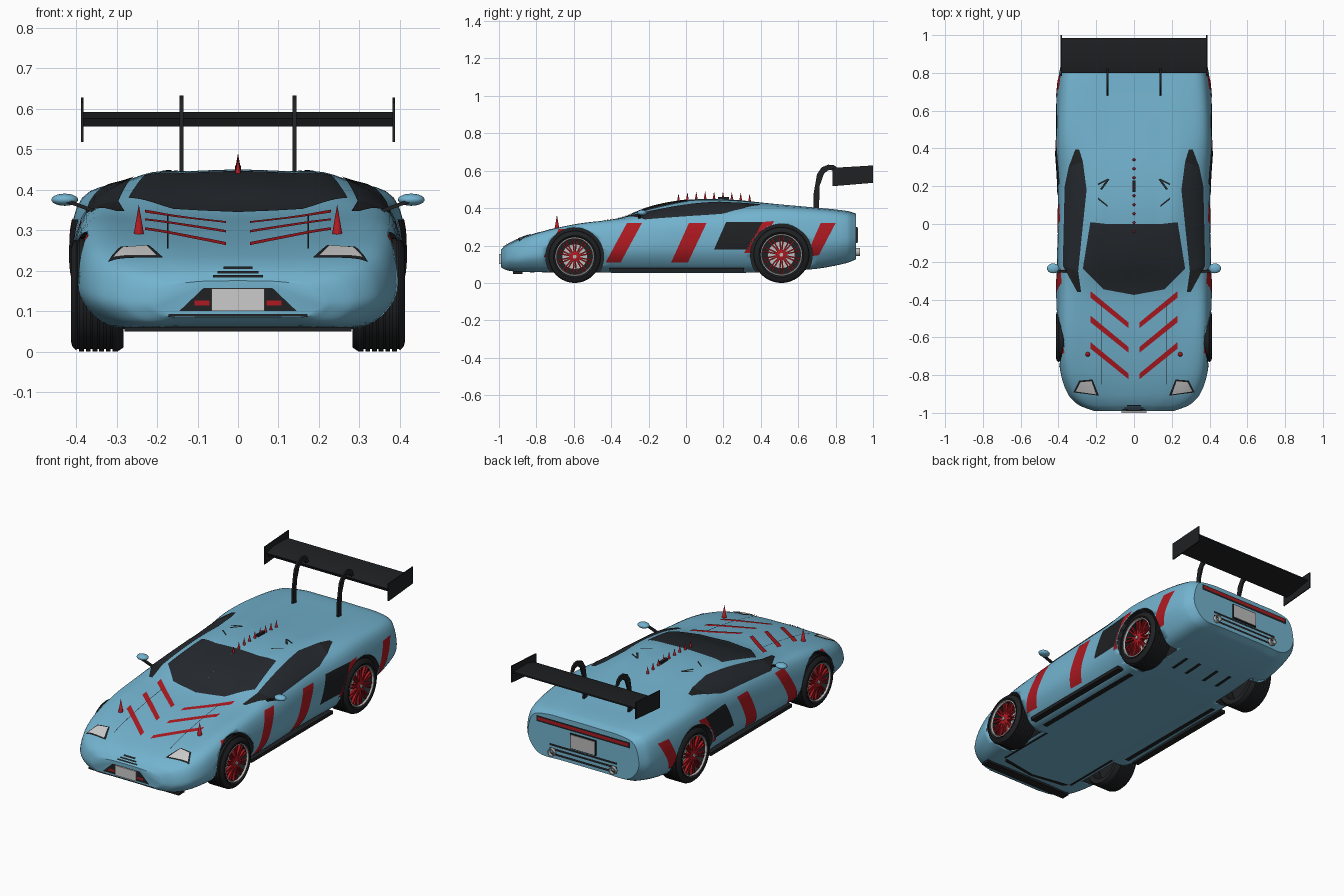
import bpy, bmesh, math
from mathutils import Vector, Matrix
from mathutils.bvhtree import BVHTree

if "Cube" in bpy.data.objects:
    bpy.data.objects.remove(bpy.data.objects["Cube"])

def material(name, r, g, b):
    m = bpy.data.materials.new(name)
    m.diffuse_color = (r, g, b, 1)
    m.use_nodes = True
    m.node_tree.nodes["Principled BSDF"].inputs["Base Color"].default_value = m.diffuse_color
    return m

BLUE = material("paint_blue", .17, .45, .62)
RED = material("red", .42, .01, .015)
BLACK = material("black", .014, .015, .017)
GLASS = material("dark_glass", .018, .022, .027)
SILVER = material("silver", .5, .5, .5)
WHITE = material("white", .75, .75, .75)

def finish(name, bm, mat, angle=35, normals=True):
    if normals:
        bmesh.ops.recalc_face_normals(bm, faces=bm.faces)
    me = bpy.data.meshes.new(name)
    bm.to_mesh(me)
    bm.free()
    ob = bpy.data.objects.new(name, me)
    bpy.context.collection.objects.link(ob)
    me.materials.append(mat)
    bpy.ops.object.select_all(action='DESELECT')
    ob.select_set(True)
    bpy.context.view_layer.objects.active = ob
    bpy.ops.object.shade_smooth_by_angle(angle=math.radians(angle))
    return ob

def add_box(bm, size, matrix):
    bmesh.ops.create_cube(bm, size=1, matrix=matrix @ Matrix.Diagonal((*size, 1)))

def box(name, size, loc, mat):
    bm = bmesh.new()
    add_box(bm, size, Matrix.Translation(loc))
    return finish(name, bm, mat)

def plate(name, outline, x0, x1, mat):
    """Side outline (y, z) extruded along x."""
    bm = bmesh.new()
    f = bm.faces.new([bm.verts.new((x0, y, z)) for y, z in outline])
    new = bmesh.ops.extrude_face_region(bm, geom=[f])['geom']
    bmesh.ops.translate(bm, vec=(x1 - x0, 0, 0), verts=[v for v in new if isinstance(v, bmesh.types.BMVert)])
    return finish(name, bm, mat)

def lathe(name, profile, centre, side, mat, n=48, axis='X'):
    """Profile (radius, offset) spun round an axis through centre."""
    bm = bmesh.new()
    rings = []
    for r, o in profile:
        ring = []
        for i in range(n):
            a = 2 * math.pi * i / n
            p = Vector((o * side, r * math.cos(a), r * math.sin(a)))
            if axis == 'Y':
                p = Vector((p.y, p.x, p.z))
            ring.append(bm.verts.new(p + Vector(centre)))
        rings.append(ring)
    for a, b in zip(rings, rings[1:]):
        for i in range(n):
            bm.faces.new((a[i], a[(i + 1) % n], b[(i + 1) % n], b[i]))
    bmesh.ops.remove_doubles(bm, verts=bm.verts, dist=1e-5)
    return finish(name, bm, mat)

# Body stations: y, half width, bottom, centre top, shoulder x, shoulder z, roof edge x, roof edge z
ST = [(-.99, .21, .085, .175, .18, .16, .11, .172), (-.96, .29, .07, .205, .255, .185, .16, .20),
      (-.90, .35, .062, .235, .315, .215, .20, .232), (-.78, .39, .06, .27, .355, .26, .22, .272),
      (-.58, .408, .06, .31, .37, .305, .24, .312), (-.36, .41, .06, .345, .375, .325, .26, .345),
      (-.18, .408, .06, .41, .375, .34, .25, .395), (.02, .402, .06, .445, .375, .35, .235, .432),
      (.22, .405, .06, .447, .375, .36, .24, .435), (.45, .418, .062, .425, .385, .38, .26, .42),
      (.70, .408, .08, .40, .375, .37, .27, .40), (.86, .382, .11, .385, .35, .355, .25, .382),
      (.91, .345, .13, .37, .315, .34, .23, .366)]

def slope(i):
    a, b = ST[max(i - 1, 0)], ST[min(i + 1, len(ST) - 1)]
    return [(q - p) / (b[0] - a[0]) for p, q in zip(a, b)]

def station(i, t):
    a, b, ma, mb = ST[i], ST[i + 1], slope(i), slope(i + 1)
    h = b[0] - a[0]
    return [(2*t**3 - 3*t*t + 1) * p + (t**3 - 2*t*t + t) * h * m + (3*t*t - 2*t**3) * q + (t**3 - t*t) * h * k
            for p, q, m, k in zip(a, b, ma, mb)]

def section(s):
    y, w, zb, zt, ws, zs, wr, zr = s
    c = [(0, zb), (.42*w, zb), (.76*w, zb), (.93*w, zb + .2*(zs - zb)), (w, zb + .52*(zs - zb)),
         (ws, zs), (wr, zr), (wr*.5, zr*.3 + zt*.7), (0, zt)]
    c = [(-c[1][0], c[1][1])] + c + [(-c[-2][0], c[-2][1])]
    half = []
    for i in range(1, len(c) - 2):
        p = [Vector(v) for v in c[i-1:i+3]]
        for k in range(5):
            t = k / 5
            half.append(.5 * (2*p[1] + (p[2]-p[0])*t + (2*p[0]-5*p[1]+4*p[2]-p[3])*t*t + (3*p[1]-p[0]-3*p[2]+p[3])*t**3))
    half.append(Vector(c[-2]))
    return [Vector((v.x, y, v.y)) for v in half] + [Vector((-v.x, y, v.y)) for v in half[-2:0:-1]]

bm = bmesh.new()
rows = [section(station(i, k / 5)) for i in range(len(ST) - 1) for k in range(5)] + [section(ST[-1])]
rings = [[bm.verts.new(p) for p in r] for r in rows]
for a, b in zip(rings, rings[1:]):
    for i in range(len(a)):
        j = (i + 1) % len(a)
        bm.faces.new((a[i], a[j], b[j], b[i]))
bm.faces.new(rings[0])
bm.faces.new(rings[-1])
bmesh.ops.recalc_face_normals(bm, faces=bm.faces)
bvh = BVHTree.FromBMesh(bm)
body = finish("body_shell", bm, BLUE, 40)
body.data.materials.append(BLACK)

# Wheel arches
WHEELS = [("front", -.595, .14), ("rear", .51, .15)]
for nm, y, r in WHEELS:
    for s in (-1, 1):
        cut = lathe("arch_cutter", [(0, .25), (r + .015, .25), (r + .015, .6), (0, .6)], (0, y, r), s, BLACK)
        mod = body.modifiers.new("arch", 'BOOLEAN')
        mod.operation, mod.solver, mod.object, mod.material_mode = 'DIFFERENCE', 'EXACT', cut, 'TRANSFER'
        bpy.context.view_layer.objects.active = body
        bpy.ops.object.modifier_apply(modifier=mod.name)
        bpy.data.objects.remove(cut)

VIEWS = {'top': lambda a, b: ((a, b, 2), (0, 0, -1)), 'bottom': lambda a, b: ((a, b, -2), (0, 0, 1)),
         'side': lambda a, b: ((2, a, b), (-1, 0, 0)), 'front': lambda a, b: ((a, -3, b), (0, 1, 0)),
         'back': lambda a, b: ((a, 3, b), (0, -1, 0))}

def decal(name, view, quads, mat, lift=.003, n=14):
    """Quads drawn in a view, laid on the body and mirrored to the other side."""
    bm = bmesh.new()
    for q in quads:
        q = [Vector(p) for p in q]
        grid = {}
        for i in range(n + 1):
            for j in range(n + 1):
                u, v = i / n, j / n
                p = (q[0]*(1-u) + q[1]*u)*(1-v) + (q[3]*(1-u) + q[2]*u)*v
                o, d = (Vector(k) for k in VIEWS[view](*p))
                hit, nor, _, _ = bvh.ray_cast(o, d)
                if hit:
                    grid[i, j] = (hit + nor * lift, nor)
        for s in (1, -1):
            vs = {k: bm.verts.new((c.x * s, c.y, c.z)) for k, (c, _) in grid.items()}
            for i in range(n):
                for j in range(n):
                    ks = [(i, j), (i + 1, j), (i + 1, j + 1), (i, j + 1)]
                    if not all(k in vs for k in ks):
                        continue
                    m = sum((grid[k][0] for k in ks), Vector()) / 4
                    if view == 'side' and any(math.hypot(m.y - y, m.z - r) < r + .017 for _, y, r in WHEELS):
                        continue
                    f = bm.faces.new([vs[k] for k in ks])
                    f.normal_update()
                    nor = grid[i, j][1]
                    if f.normal.dot(Vector((nor.x * s, nor.y, nor.z))) < 0:
                        f.normal_flip()
    return finish(name, bm, mat, normals=False)

def bar(a0, a1, b0, b1):
    return [(a0, b0), (a1, b0), (a1, b1), (a0, b1)]

# Glass
decal("windscreen", 'top', [[(0, -.375), (.16, -.345), (.14, 0), (0, 0)],
                            [(.16, -.345), (.27, -.235), (.23, .01), (.14, 0)]], GLASS)
decal("side_windows", 'top', [[(.295, -.25), (.375, -.22), (.365, .20), (.25, .18)],
                              [(.25, .18), (.365, .20), (.345, .30), (.27, .33)]], GLASS)
decal("window_trim", 'top', [[(.295, -.25), (.28, -.36), (.30, -.36), (.375, -.22)],
                             [(.27, .33), (.345, .30), (.31, .395), (.29, .395)]], BLACK)
decal("roof_creases", 'top', [[(.14, .24), (.19, .215), (.19, .205), (.14, .23)], [(.14, .24), (.18, .185), (.17, .18), (.13, .235)],
                              [(.14, .10), (.19, .14), (.19, .13), (.14, .09)]], BLACK, n=6)

# Stripes, seams and vents
decal("bonnet_stripes", 'top', [[(.03, y), (.23, y + .16), (.23, y + .195), (.03, y + .03)] for y in (-.82, -.68, -.55)], RED)
decal("bonnet_seams", 'top', [bar(.172, .175, -.85, -.42)], BLACK)
decal("side_stripes", 'side', [[(-.43, .11), (-.35, .11), (-.235, .32), (-.315, .32)],
                               [(-.08, .11), (.01, .11), (.11, .32), (.016, .32)],
                               [(.64, .14), (.71, .15), (.80, .32), (.72, .32)],
                               [(-.76, .14), (-.70, .14), (-.60, .29), (-.68, .285)],
                               [(.31, .16), (.38, .16), (.47, .33), (.41, .325)]], RED, n=30)
decal("side_intakes", 'side', [[(.15, .18), (.335, .18), (.41, .325), (.215, .325)]], BLACK, n=24)
decal("headlight_frames", 'top', [[(.185, -.908), (.32, -.89), (.29, -.828), (.22, -.822)]], BLACK)
decal("headlights", 'top', [[(.20, -.90), (.308, -.884), (.284, -.836), (.225, -.83)]], WHITE, .006)
decal("front_grille", 'front', [[(0, .10), (.145, .10), (.085, .157), (0, .157)]], BLACK)
decal("front_lower_grille", 'front', [bar(0, .172, .087, .093)], BLACK)
decal("front_fog_lights", 'front', [bar(.07, .108, .114, .126)], RED, .006)
decal("nose_vents", 'front', [bar(0, w, z, z + .006) for w, z in ((.062, .181), (.05, .191), (.036, .201))], BLACK)
decal("tail_light_surround", 'back', [bar(0, .29, .312, .345)], BLACK)
decal("tail_light", 'back', [bar(0, .28, .322, .338)], RED, .006)
decal("rear_vents", 'back', [bar(0, .21, z, z + .012) for z in (.148, .175, .198)], BLACK)
decal("floor_vents", 'bottom', [[(x, .50), (x + .02, .50), (x + .02, .62), (x, .62)] for x in (.05, .14)], BLACK)
decal("floor_trim", 'bottom', [bar(.27, .30, -.40, .32), bar(.22, .235, -.80, -.45),
                               [(0, -.86), (.2, -.83), (.22, -.80), (0, -.84)]], BLACK)
box("front_splitter", (.56, .05, .012), (0, -.90, .055), BLACK)
box("front_plate", (.13, .012, .055), (0, -.994, .128), WHITE)
box("rear_plate", (.15, .012, .075), (0, .914, .257), SILVER)
box("rear_plate_frame", (.16, .010, .085), (0, .912, .257), BLACK)

# Wheels
for nm, y, r in WHEELS:
    for s in (-1, 1):
        side = "left" if s < 0 else "right"
        c = (0, y, r)
        q = r * .74
        tread = [(r - d, .298 + k * .0165 + e) for k in range(6) for d, e in ((0, 0), (0, .012), (.006, .012), (.006, .0165))]
        lathe(f"{nm}_{side}_tyre", [(q, .285), (r - .01, .283)] + tread + [(r - .003, .40), (r - .012, .409), (q + .01, .413), (q, .405), (q, .285)], c, s, BLACK, 64)
        lathe(f"{nm}_{side}_rim", [(q + .001, .409), (q - .006, .409), (q - .008, .395), (q - .008, .34), (0, .335)], c, s, BLACK)
        lathe(f"{nm}_{side}_rim_edge", [(q, .412), (q - .005, .413), (q - .009, .405)], c, s, SILVER)
        lathe(f"{nm}_{side}_brake_disc", [(0, .36), (q * .66, .36), (q * .66, .35), (0, .35)], c, s, SILVER)
        lathe(f"{nm}_{side}_hub", [(.028, .375), (.028, .403), (.014, .407), (0, .407)], c, s, RED, 24)
        lathe(f"{nm}_{side}_hub_cap", [(.01, .40), (.01, .412), (0, .412)], c, s, SILVER, 16)
        bm = bmesh.new()
        for i in range(20):
            a = 2 * math.pi * (i // 2) / 10 + (.11 if i % 2 else -.11)
            m = Matrix.Translation((s * .397, y, r)) @ Matrix.Rotation(a, 4, 'X') @ Matrix.Translation((0, 0, q * .56))
            add_box(bm, (.014, .0075, q * .84), m)
        finish(f"{nm}_{side}_spokes", bm, RED)

# Rear wing
plate("wing_blade", [(.80, .575), (.86, .592), (.985, .59), (.985, .582), (.86, .56), (.81, .556)], -.385, .385, BLACK)
for s, side in ((-1, "left"), (1, "right")):
    plate(f"{side}_wing_endplate", [(.783, .615), (1, .628), (1, .535), (.783, .517)], s * .382, s * .388, BLACK)
    plate(f"{side}_wing_strut", [(.68, .37), (.683, .48), (.70, .58), (.725, .618), (.76, .632), (.79, .63), (.81, .615), (.82, .585),
                                 (.80, .585), (.79, .60), (.765, .605), (.738, .585), (.715, .52), (.71, .37)],
          s * .14 - .005, s * .14 + .005, BLACK)
    # Mirrors, sills and exhausts
    bm = bmesh.new()
    bmesh.ops.create_uvsphere(bm, u_segments=20, v_segments=12, radius=1,
                              matrix=Matrix.Translation((s * .428, -.235, .375)) @ Matrix.Diagonal((.033, .026, .015, 1)))
    finish(f"{side}_mirror", bm, BLUE)
    bm = bmesh.new()
    add_box(bm, (.09, .014, .009), Matrix.Translation((s * .385, -.25, .358)) @ Matrix.Rotation(-s * .35, 4, 'Y'))
    finish(f"{side}_mirror_arm", bm, BLACK)
    box(f"{side}_sill", (.035, .72, .018), (s * .355, -.05, .07), BLACK)
    lathe(f"{side}_exhaust", [(.02, .85), (.021, .93), (.016, .93), (.015, .88), (0, .88)], (s * .19, 0, .165), 1, SILVER, 24, 'Y')

# Spikes
spikes = [(s * .245, -.69, .013, .075) for s in (-1, 1)] + [(0, -.04 + .0475 * i, .008, .045) for i in range(9)]
for i, (x, y, r, h) in enumerate(spikes):
    z = bvh.ray_cast(Vector((x, y, 2)), Vector((0, 0, -1)))[0].z
    bm = bmesh.new()
    bmesh.ops.create_cone(bm, cap_ends=True, segments=16, radius1=r, radius2=0, depth=h,
                          matrix=Matrix.Translation((x, y, z + h / 2 - .004)))
    finish(f"spike_{i + 1}", bm, RED)
box("roof_vent", (.016, .06, .016), (0, .20, .452), BLACK)
